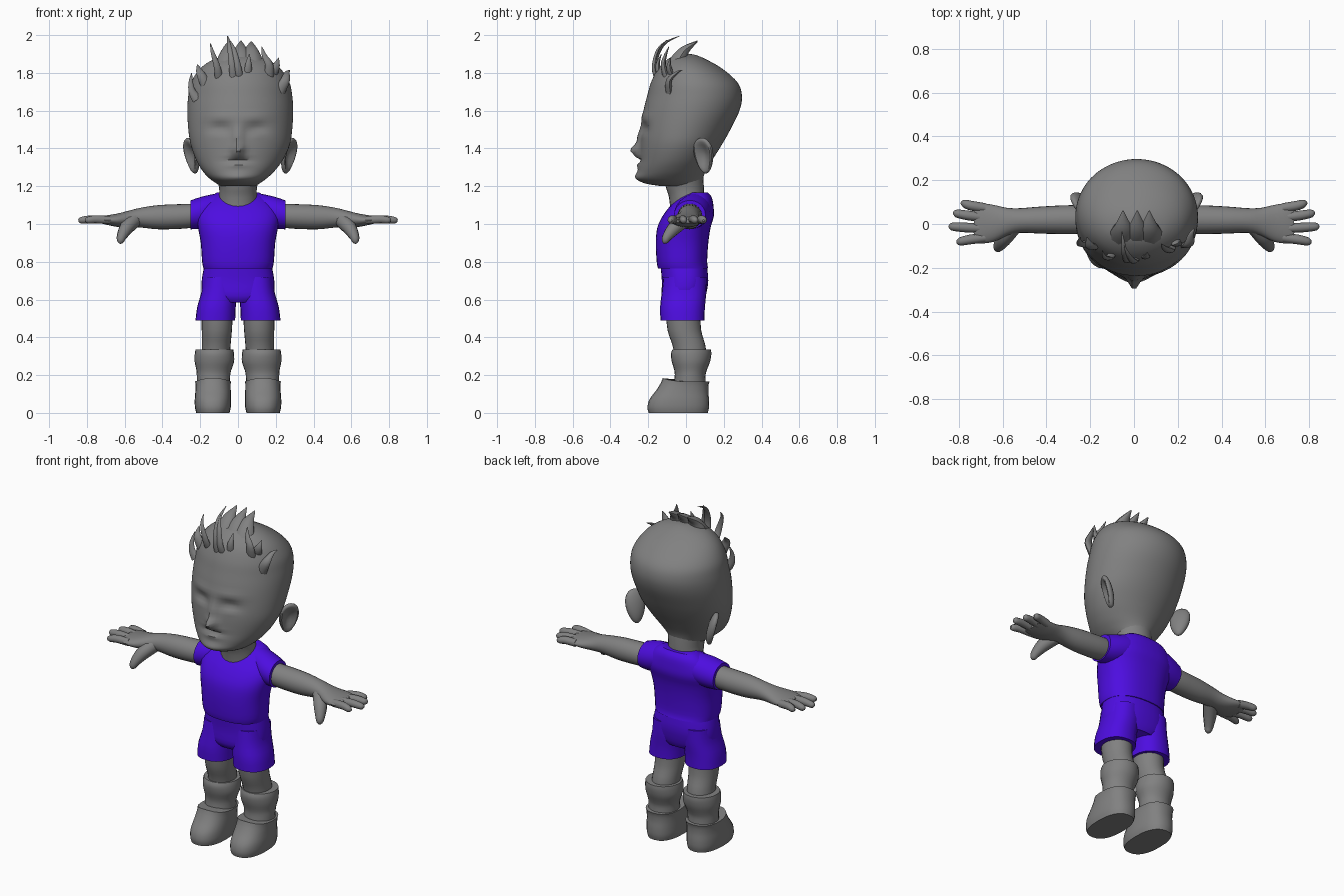
import bpy, bmesh, math
from mathutils import Vector, Matrix


def material(name, rgb):
    m = bpy.data.materials.new(name)
    m.diffuse_color = (*rgb, 1)
    return m


GREY = material("grey", (0.22, 0.22, 0.22))
BLUE = material("violet_blue", (0.075, 0.004, 0.75))


def finish(name, bm, mat):
    bmesh.ops.recalc_face_normals(bm, faces=bm.faces)
    me = bpy.data.meshes.new(name)
    bm.to_mesh(me)
    bm.free()
    me.materials.append(mat)
    ob = bpy.data.objects.new(name, me)
    bpy.context.collection.objects.link(ob)
    return ob


def refine(rows, n):
    """Catmull-Rom interpolation of equal-length tuples."""
    out = []
    for i in range(len(rows) - 1):
        a, b, c, d = rows[max(i - 1, 0)], rows[i], rows[i + 1], rows[min(i + 2, len(rows) - 1)]
        for k in range(n):
            t = k / n
            out.append([0.5 * (2 * q + (r - p) * t + (2 * p - 5 * q + 4 * r - s) * t * t
                               + (3 * q - p - 3 * r + s) * t ** 3) for p, q, r, s in zip(a, b, c, d)])
    return out + [list(rows[-1])]


def skin(name, rings, mat):
    """Bridge rings of points and cap both ends."""
    bm = bmesh.new()
    vs = [[bm.verts.new(p) for p in ring] for ring in rings]
    n = len(vs[0])
    for lo, hi in zip(vs, vs[1:]):
        for i in range(n):
            bm.faces.new((lo[i], lo[(i + 1) % n], hi[(i + 1) % n], hi[i]))
    bm.faces.new(vs[0])
    bm.faces.new(vs[-1])
    return finish(name, bm, mat)


def loft(name, rows, mat, axis="z", side=1, seg=24, steps=3, power=2.0):
    """Rows: position, centre and radius across, low and high edge of the other axis."""
    rings = []
    for t, c, r, lo, hi in refine(rows, steps):
        ring = []
        for i in range(seg):
            a = 2 * math.pi * i / seg
            ca, sa = math.cos(a), math.sin(a)
            u = c + r * math.copysign(abs(ca) ** (2 / power), ca)
            v = (lo + hi) / 2 + (hi - lo) / 2 * math.copysign(abs(sa) ** (2 / power), sa)
            ring.append((side * u, v, t) if axis == "z" else (side * t, u, v))
        rings.append(ring)
    return skin(name, rings, mat)


def tube(name, pts, side=1, wide=(0, 1, 0), flat=1.0, seg=10):
    """Tapered tube; points are x, y, z, radius; flat scales the thickness."""
    rows = refine(pts, 4)
    centres = [Vector(r[:3]) for r in rows]
    rings = []
    for i, r in enumerate(rows):
        d = (centres[min(i + 1, len(rows) - 1)] - centres[max(i - 1, 0)]).normalized()
        n = d.cross(Vector(wide)).normalized()
        w = n.cross(d)
        ring = []
        for k in range(seg):
            a = 2 * math.pi * k / seg
            p = centres[i] + r[3] * (math.cos(a) * w + flat * math.sin(a) * n)
            ring.append((side * p.x, p.y, p.z))
        rings.append(ring)
    return skin(name, rings, GREY)


# Head with sculpted nose, eye sockets and mouth
C = 0.012
head = loft("head", [
    (1.20, 0.0, .09, -.13, .085), (1.215, 0.0, .115, -.215, .088), (1.24, 0.0, .15, -.257, .09),
    (1.28, .003, .19, -.255, .105), (1.34, .008, .23, -.246, .14), (1.42, C, .262, -.242, .19),
    (1.50, C, .275, -.238, .235), (1.60, C, .28, -.225, .283), (1.68, C, .275, -.205, .296),
    (1.75, C, .26, -.185, .272), (1.82, C, .215, -.15, .195), (1.87, C, .145, -.10, .11),
    (1.895, C, .06, -.05, .05), (1.90, C, .01, -.01, .01)], GREY, seg=80, steps=5)
BUMPS = [  # x, z, push along y, spread x, spread z
    (0, 1.39, -.053, .03, .03), (0, 1.46, -.022, .025, .06),
    (-.095, 1.50, .024, .06, .035), (.095, 1.50, .024, .06, .035),
    (-.1, 1.475, -.010, .04, .02), (.1, 1.475, -.010, .04, .02),
    (-.09, 1.565, -.008, .08, .02), (.09, 1.565, -.008, .08, .02),
    (0, 1.335, .014, .07, .010), (0, 1.312, -.010, .05, .014),
    (0, 1.357, -.010, .05, .012), (0, 1.25, -.010, .06, .025)]
for v in head.data.vertices:
    if v.co.y < -0.05:
        v.co.y += sum(a * math.exp(-((v.co.x - x) / sx) ** 2 - ((v.co.z - z) / sz) ** 2)
                      for x, z, a, sx, sz in BUMPS)

loft("neck", [(1.04, 0, .10, -.08, .09), (1.14, 0, .10, -.09, .095), (1.19, 0, .10, -.105, .095),
              (1.26, 0, .115, -.12, .09)], GREY)

# Ears: dished ellipsoids flaring out at the back and top
for s, n in ((1, "left"), (-1, "right")):
    bm = bmesh.new()
    bmesh.ops.create_uvsphere(bm, u_segments=20, v_segments=14, radius=1)
    turn = Matrix.Rotation(math.radians(-32), 3, "Z") @ Matrix.Rotation(math.radians(14), 3, "Y")
    for v in bm.verts:
        x, y, z = v.co
        if x > 0:
            x *= 1.7 * (y * y + z * z) - 0.4
        taper = 1 + 0.25 * z
        p = turn @ Vector((.03 * x, .056 * y * taper, .097 * z)) + Vector((.257, .095, 1.362))
        v.co = (s * p.x + C, p.y, p.z)
    finish(n + "_ear", bm, GREY)

# Hair tufts
TUFTS = [
    [(-.02, -.15, 1.74, .022), (-.03, -.165, 1.85, .020), (-.045, -.12, 1.95, .013), (-.055, -.035, 1.995, .002)],
    [(.01, -.15, 1.76, .022), (0, -.17, 1.83, .018), (-.02, -.15, 1.92, .012), (-.045, -.10, 1.975, .002)],
    [(-.10, -.13, 1.76, .022), (-.11, -.155, 1.83, .018), (-.135, -.15, 1.91, .010), (-.145, -.12, 1.955, .002)],
    [(.05, -.14, 1.77, .022), (.055, -.15, 1.84, .018), (.06, -.13, 1.90, .002)],
    [(.16, -.10, 1.76, .030), (.165, -.12, 1.84, .022), (.14, -.11, 1.89, .014), (.125, -.09, 1.94, .002)],
    [(.17, -.07, 1.77, .030), (.20, -.09, 1.83, .022), (.215, -.08, 1.88, .002)],
    [(.22, -.09, 1.70, .03), (.25, -.09, 1.76, .025), (.26, -.05, 1.80, .014), (.275, -.02, 1.815, .002)],
    [(-.215, -.09, 1.66, .03), (-.242, -.09, 1.70, .02), (-.25, -.08, 1.75, .012), (-.245, -.06, 1.80, .002)],
    [(-.17, -.10, 1.74, .03), (-.20, -.10, 1.80, .022), (-.215, -.06, 1.845, .002)],
]
for i, pts in enumerate(TUFTS):
    tube(f"hair_tuft_{i + 1}", pts, wide=(1, .2, 0), flat=.6)
for i, (x, tip) in enumerate(((-.05, 1.965), (.015, 1.97), (.07, 1.965))):
    tube(f"crown_tuft_{i + 1}", [(x, -.06, 1.83, .07), (x, -.03, 1.885, .055), (x, 0, 1.925, .034),
                                 (x, .06, tip, .003)], wide=(1, 0, 0), flat=.7)

# Shirt
loft("shirt", [
    (.765, 0, .183, -.148, .118), (.80, 0, .19, -.155, .112), (.90, 0, .197, -.16, .118),
    (.98, 0, .212, -.152, .13), (1.04, 0, .222, -.125, .147), (1.09, 0, .205, -.088, .146),
    (1.14, 0, .155, -.035, .137), (1.167, 0, .11, .02, .115)], BLUE, seg=36, power=2.4)

# Shorts seat
loft("shorts_seat", [(.585, 0, .12, -.11, .09), (.62, 0, .185, -.128, .105), (.70, 0, .192, -.128, .118),
                     (.78, 0, .178, -.135, .11)], BLUE, seg=36, power=2.4)

FINGERS = [(.073, .79, .093), (.030, .825, .048), (-.020, .845, -.012), (-.062, .81, -.08)]
for s, n in ((1, "left_"), (-1, "right_")):
    loft(n + "sleeve", [(.06, .05, .07, 1.02, 1.165), (.12, .045, .085, .99, 1.16),
                        (.19, .03, .09, .975, 1.145), (.252, .02, .083, .972, 1.125)], BLUE, "x", s)
    # Arm and hand
    loft(n + "arm", [
        (.18, .02, .06, .99, 1.11), (.28, .02, .066, .976, 1.106), (.42, .018, .062, .972, 1.10),
        (.52, .016, .056, .982, 1.085), (.58, .010, .064, .982, 1.07), (.64, .003, .084, .985, 1.055),
        (.70, .003, .092, .997, 1.045), (.73, .003, .084, 1.005, 1.038)], GREY, "x", s)
    for i, (y0, x1, y1) in enumerate(FINGERS):
        xm, ym = (.69 + x1) / 2, (y0 + y1) / 2
        tube(f"{n}finger_{i + 1}", [(.68, y0, 1.02, .022), (xm, ym, 1.025, .022),
                                    (x1 - .015, y1, 1.02, .018), (x1, y1, 1.018, .006)], s)
    tube(n + "thumb", [(.55, -.01, 1.02, .04), (.59, -.06, .98, .038), (.615, -.098, .935, .027),
                       (.622, -.112, .908, .018), (.624, -.117, .897, .005)], s, wide=(1, 0, 0))
    # Shorts leg
    loft(n + "shorts_leg", [(.49, .12, .105, -.135, .098), (.56, .114, .102, -.137, .10),
                            (.64, .10, .094, -.128, .108), (.72, .095, .09, -.12, .11)],
         BLUE, side=s, power=2.3)
    # Leg
    loft(n + "leg", [(.30, .118, .075, -.06, .11), (.36, .115, .076, -.072, .102),
                     (.44, .112, .08, -.098, .08), (.56, .11, .085, -.11, .075)], GREY, side=s)
    # Sock with a bulging cuff
    loft(n + "sock", [(.12, .13, .085, -.07, .11), (.19, .13, .088, -.06, .103), (.225, .128, .092, -.062, .11),
                      (.27, .125, .104, -.075, .127), (.31, .125, .104, -.08, .134),
                      (.335, .125, .10, -.072, .132)], GREY, side=s)
    # Boot with a raised tongue
    boot = loft(n + "boot", [(0, .133, .088, -.198, .115), (.03, .133, .095, -.204, .122),
                             (.07, .133, .096, -.194, .122), (.11, .132, .094, -.165, .118),
                             (.145, .132, .093, -.135, .119), (.165, .132, .095, -.123, .124)],
                GREY, side=s, power=2.4)
    for v in boot.data.vertices:
        if v.co.z > .12 and v.co.y < -.03:
            v.co.z += .02 * (v.co.z - .12) / .045 * (1 - ((abs(v.co.x) - .132) / .1) ** 2)

# Smooth shading with hems and cuffs kept sharp
for ob in bpy.context.collection.objects:
    ob.select_set(True)
    bpy.context.view_layer.objects.active = ob
bpy.ops.object.shade_smooth_by_angle(angle=math.radians(42))
